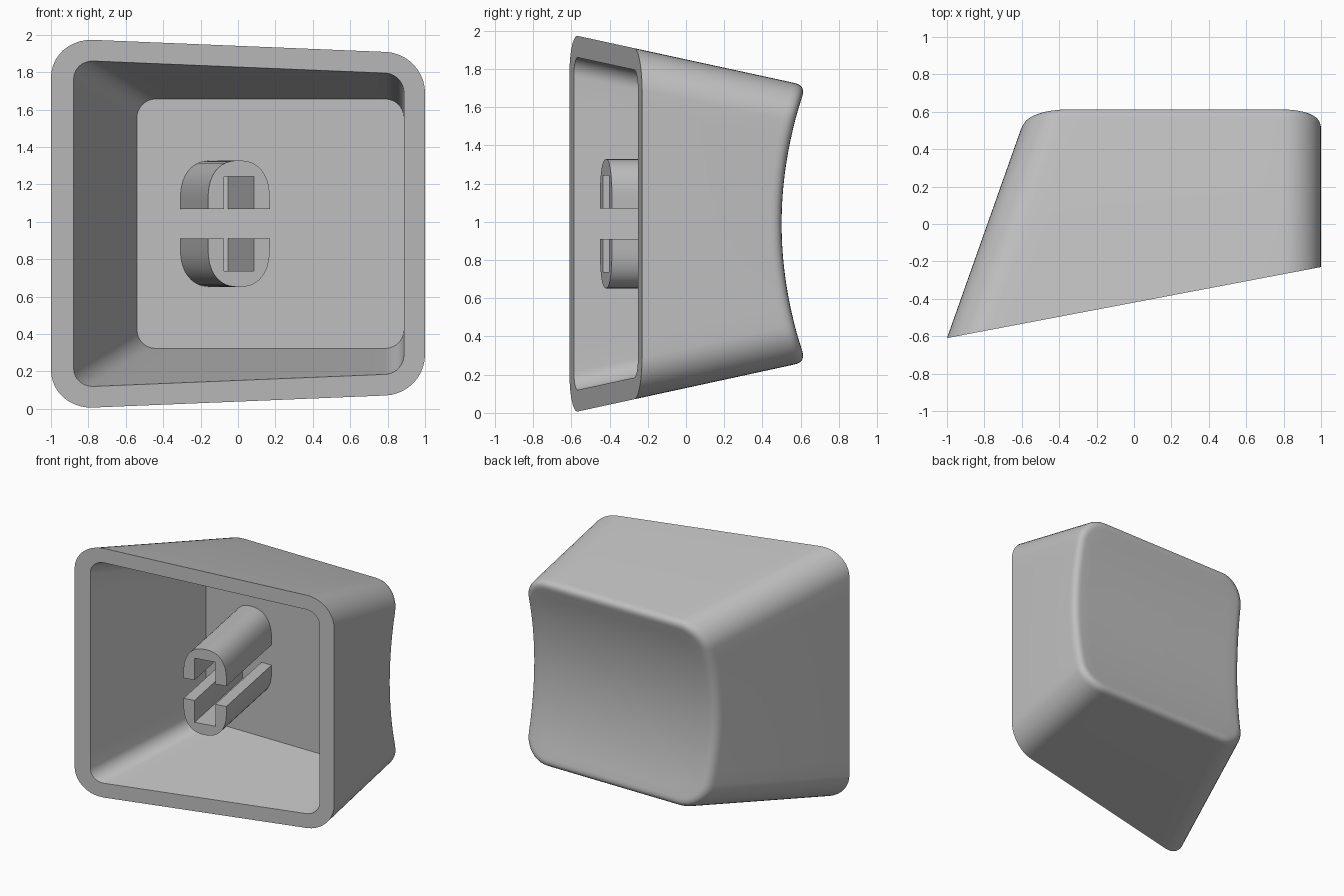
import bpy, bmesh, math
from mathutils import Vector

if "Cube" in bpy.data.objects:
    bpy.data.objects.remove(bpy.data.objects["Cube"])

CZ = 0.99          # mid height of the cap
FLOOR_Y = 0.37     # cavity floor
FILLET = 0.06      # soft edge around the dish

grey = bpy.data.materials.new("light grey plastic")
grey.diffuse_color = (0.52, 0.52, 0.52, 1)
grey.use_nodes = True
grey.node_tree.nodes["Principled BSDF"].inputs["Base Color"].default_value = grey.diffuse_color


def rim_y(x):
    """Slanted plane of the open rim."""
    return -0.42 + 0.19 * x


def dish_y(z):
    """Cylindrical dish surface."""
    return 2.60 - math.sqrt(2.1 ** 2 - (z - CZ) ** 2)


def outline(y, inset, radius, seg=10, side=12):
    """Rounded rectangle section of the tapered body at depth y."""
    left = -1 + 0.354 * (y + 0.61) + inset
    right = 1 - inset
    half = 0.99 - 0.217 * (y + 0.6) - inset
    corners = [(right - radius, CZ + half - radius, 0), (left + radius, CZ + half - radius, 90),
               (left + radius, CZ - half + radius, 180), (right - radius, CZ - half + radius, 270)]
    pts = []
    for k, (cx, cz, a0) in enumerate(corners):
        for i in range(seg + 1):
            a = math.radians(a0 + 90 * i / seg)
            pts.append(Vector((cx + radius * math.cos(a), y, cz + radius * math.sin(a))))
        # subdivide the straight side up to the next corner
        nx, nz, na = corners[(k + 1) % 4]
        a = math.radians(na)
        end = Vector((nx + radius * math.cos(a), y, nz + radius * math.sin(a)))
        start = pts[-1].copy()
        pts += [start.lerp(end, j / side) for j in range(1, side)]
    return pts


def rails(inset, radius):
    return list(zip(outline(-1, inset, radius), outline(1, inset, radius)))


def at(rail, y):
    return rail[0].lerp(rail[1], (y + 1) / 2)


def at_rim(rail):
    a, b = rail
    fa, fb = a.y - rim_y(a.x), b.y - rim_y(b.x)
    return a.lerp(b, fa / (fa - fb))


def finish(bm, name):
    bmesh.ops.recalc_face_normals(bm, faces=bm.faces)
    me = bpy.data.meshes.new(name)
    bm.to_mesh(me)
    bm.free()
    me.materials.append(grey)
    ob = bpy.data.objects.new(name, me)
    bpy.context.collection.objects.link(ob)
    bpy.ops.object.select_all(action='DESELECT')
    ob.select_set(True)
    bpy.context.view_layer.objects.active = ob
    bpy.ops.object.shade_smooth_by_angle(angle=math.radians(30))
    return ob


# Cap shell: cavity floor -> inner wall -> rim -> outer wall -> soft edge -> dish
outer, inner = rails(0, 0.21), rails(0.113, 0.1)
inset = rails(FILLET, 0.21 - FILLET)
loops = [[at(r, FLOOR_Y) for r in inner], [at_rim(r) for r in inner], [at_rim(r) for r in outer]]

edge, lip = [], []
for r, ri in zip(outer, inset):
    y = 0.55
    for _ in range(15):
        y = dish_y(at(r, y).z)
    edge.append(at(r, y))
    p = at(ri, y)
    lip.append(Vector((p.x, dish_y(p.z), p.z)))
start = [at(r, e.y - FILLET) for r, e in zip(outer, edge)]
for i in range(7):
    t = i / 6
    loops.append([a * (1 - t) ** 2 + b * (2 * t * (1 - t)) + c * t * t
                  for a, b, c in zip(start, edge, lip)])

CX = 0.205
for k in (0.9, 0.78, 0.65, 0.5, 0.35, 0.2, 0.08):
    ring = []
    for p in lip:
        z = CZ + (p.z - CZ) * k
        ring.append(Vector((CX + (p.x - CX) * k, dish_y(z), z)))
    loops.append(ring)

bm = bmesh.new()
rings = [[bm.verts.new(p) for p in loop] for loop in loops]
n = len(rings[0])
for a, b in zip(rings, rings[1:]):
    for i in range(n):
        j = (i + 1) % n
        bm.faces.new((a[i], a[j], b[j], b[i]))
bm.faces.new(rings[0])
bm.faces.new(rings[-1])
finish(bm, "cap_shell")

# Stem halves: U-shaped prisms leaning square to the rim, leaving a cross-shaped socket
W, H, GAP, SLOT_W, SLOT_H = 0.165, 0.338, 0.08, 0.08, 0.253
LEAN = 0.18


def stem_half(name, sign):
    prof = [(W, GAP)]
    for i in range(25):
        a = math.pi * i / 24
        c, s = math.cos(a), math.sin(a)
        prof.append((W * math.copysign(abs(c) ** 0.85, c), 0.13 + (H - 0.13) * abs(s) ** 0.85))
    prof += [(-W, GAP), (-SLOT_W, GAP), (-SLOT_W, SLOT_H), (SLOT_W, SLOT_H), (SLOT_W, GAP)]
    bm = bmesh.new()
    tip, base = [], []
    for x, z in prof:
        x += 0.005
        y, zz = rim_y(x), CZ + sign * z
        tip.append(bm.verts.new((x, y, zz)))
        base.append(bm.verts.new((x - LEAN * (FLOOR_Y + 0.005 - y), FLOOR_Y + 0.005, zz)))
    bm.faces.new(tip)
    bm.faces.new(base)
    for i in range(len(tip)):
        j = (i + 1) % len(tip)
        bm.faces.new((tip[i], tip[j], base[j], base[i]))
    finish(bm, name)


stem_half("stem_upper", 1)
stem_half("stem_lower", -1)
